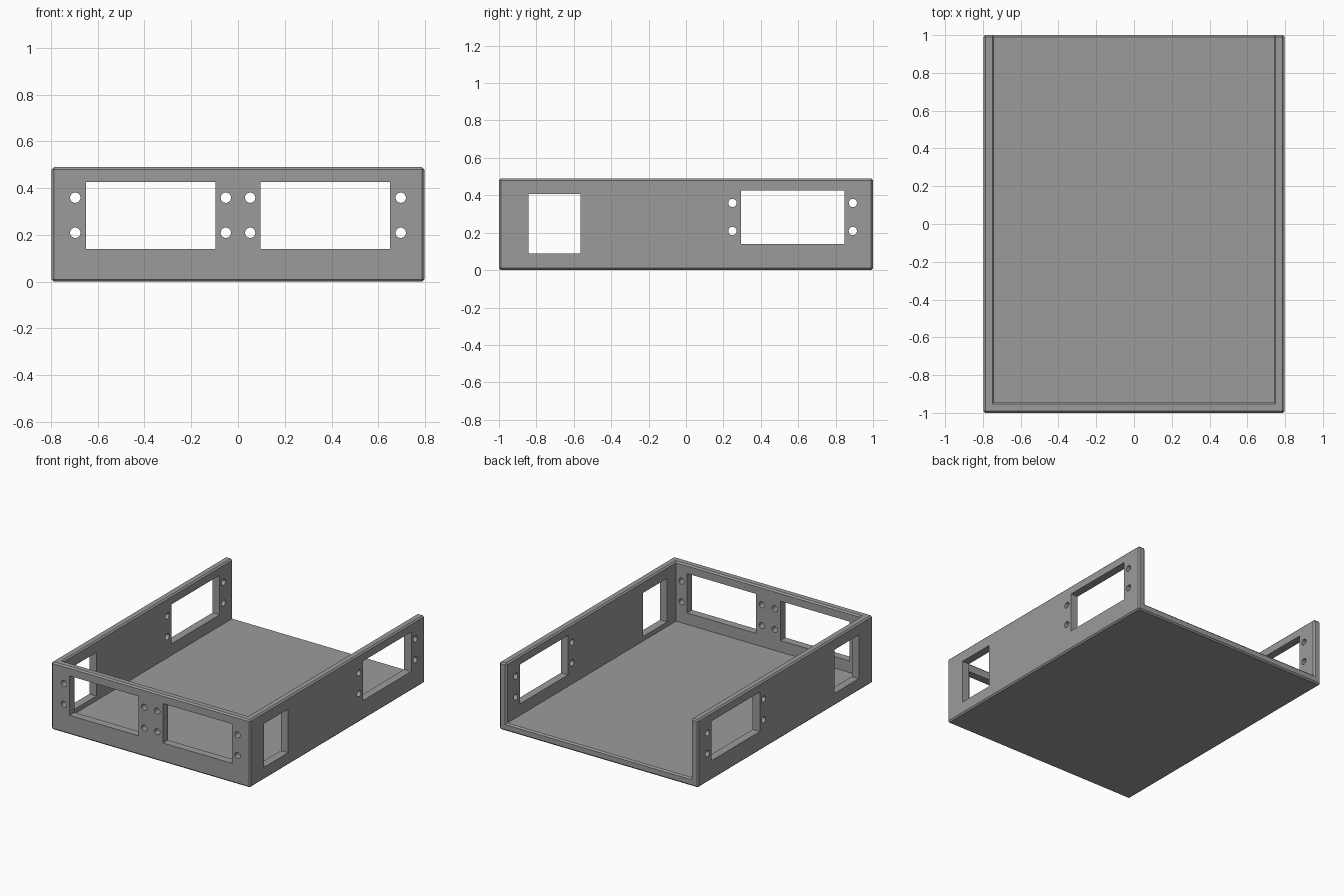
import bpy, bmesh, math
from mathutils import Matrix, Vector

if "Cube" in bpy.data.objects:
    bpy.data.objects.remove(bpy.data.objects["Cube"])

W, D, H = 0.797, 1.0, 0.49      # half width, half depth, height
T, CH = 0.057, 0.01             # wall thickness, edge chamfer

grey = bpy.data.materials.new("mid grey")
grey.diffuse_color = (0.33, 0.33, 0.33, 1)
grey.use_nodes = True
grey.node_tree.nodes["Principled BSDF"].inputs["Base Color"].default_value = grey.diffuse_color


def add_box(bm, lo, hi):
    lo, hi = Vector(lo), Vector(hi)
    m = Matrix.Translation((lo + hi) / 2) @ Matrix.Diagonal((*(hi - lo), 1))
    bmesh.ops.create_cube(bm, size=1, matrix=m)


def add_peg(bm, centre, length, axis, radius=0.022):
    rot = Matrix.Rotation(math.pi / 2, 4, 'Y' if axis == 'X' else 'X')
    bmesh.ops.create_cone(bm, cap_ends=True, segments=32, radius1=radius, radius2=radius,
                          depth=length, matrix=Matrix.Translation(centre) @ rot)


def make(name, bm):
    me = bpy.data.meshes.new(name)
    bm.to_mesh(me)
    bm.free()
    ob = bpy.data.objects.new(name, me)
    bpy.context.collection.objects.link(ob)
    return ob


def cut(ob, cutter):
    mod = ob.modifiers.new("cut", 'BOOLEAN')
    mod.operation, mod.solver, mod.object = 'DIFFERENCE', 'EXACT', cutter
    bpy.context.view_layer.objects.active = ob
    bpy.ops.object.modifier_apply(modifier=mod.name)
    bpy.data.objects.remove(cutter)


# Tray: a block hollowed out from above and behind
bm = bmesh.new()
add_box(bm, (-W, -D, 0), (W, D, H))
tray = make("open_back_tray", bm)
bm = bmesh.new()
add_box(bm, (-W + T, -D + T, T), (W - T, D + 0.5, H + 0.5))
cut(tray, make("hollow_cutter", bm))

# Chamfer the outward edges only
bm = bmesh.new()
bm.from_mesh(tray.data)
bmesh.ops.recalc_face_normals(bm, faces=bm.faces[:])
edges = [e for e in bm.edges if e.is_convex and e.calc_face_angle(0) > 0.5]
bmesh.ops.bevel(bm, geom=edges, offset=CH, offset_type='OFFSET', segments=1,
                affect='EDGES', clamp_overlap=True)
bm.to_mesh(tray.data)
bm.free()

# Windows and screw holes
bm = bmesh.new()
for s in (-1, 1):               # front wall
    x0, x1 = sorted((s * 0.097, s * 0.651))
    add_box(bm, (x0, -1.1, 0.14), (x1, -0.9, 0.426))
    for x in (0.052, 0.696):
        for z in (0.209, 0.359):
            add_peg(bm, (s * x, -1.0, z), 0.2, 'Y')
for s in (-1, 1):               # both side walls
    x0, x1 = sorted((s * 0.7, s * 0.9))
    add_box(bm, (x0, -0.842, 0.09), (x1, -0.565, 0.406))
    add_box(bm, (x0, 0.293, 0.14), (x1, 0.847, 0.426))
    for y in (0.248, 0.892):
        for z in (0.209, 0.359):
            add_peg(bm, (s * 0.8, y, z), 0.2, 'X')
bmesh.ops.recalc_face_normals(bm, faces=bm.faces[:])
cut(tray, make("opening_cutter", bm))

tray.data.materials.clear()
tray.data.materials.append(grey)
for p in tray.data.polygons:
    p.material_index = 0
tray.select_set(True)
bpy.context.view_layer.objects.active = tray
bpy.ops.object.shade_smooth_by_angle(angle=math.radians(30))
